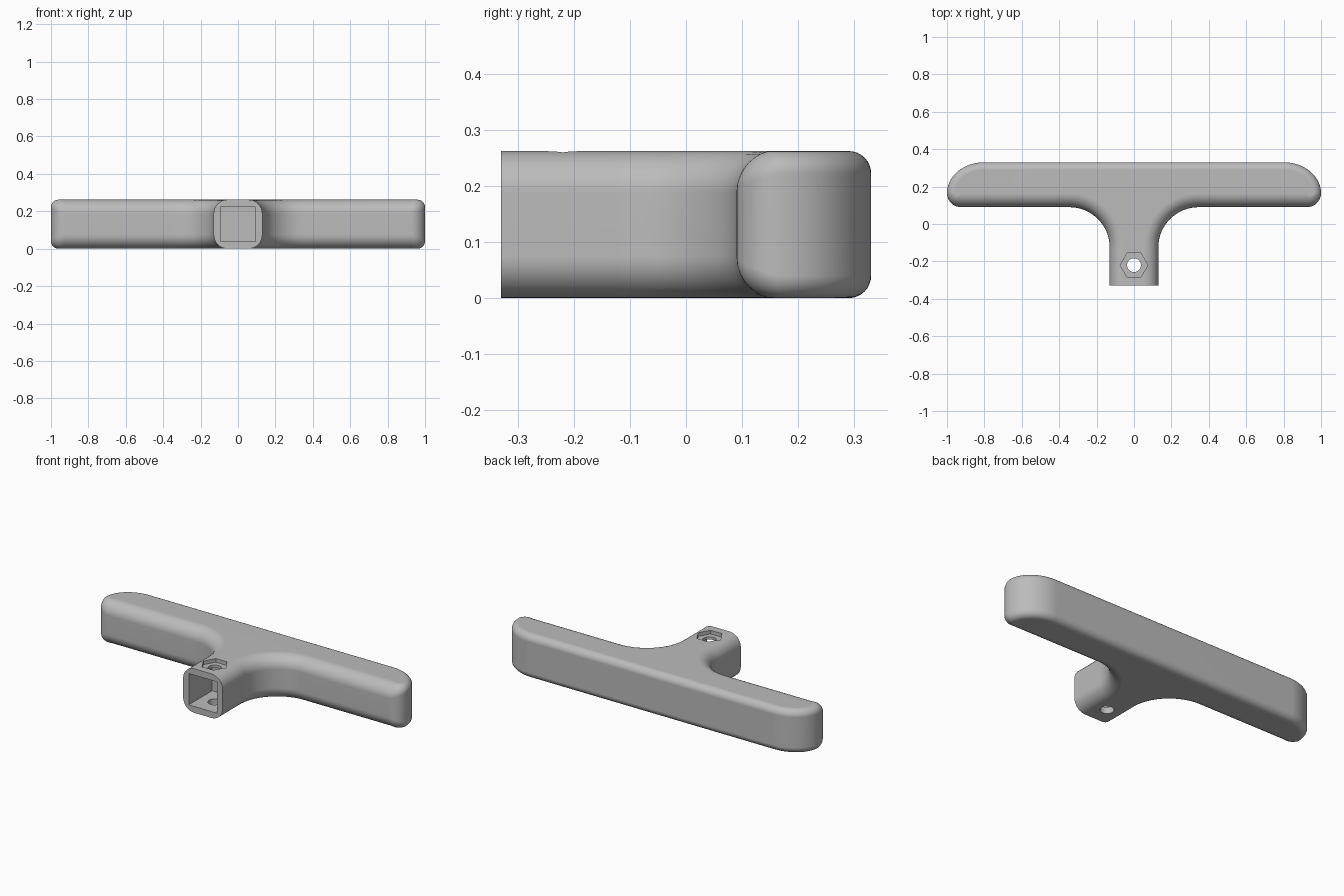
import bpy, bmesh
from math import sin, cos, pi, radians
from mathutils import Matrix

cube = bpy.data.objects.get("Cube")
if cube:
    bpy.data.objects.remove(cube)

HEIGHT, HALF_STEM, FRONT, BACK = 0.262, 0.13, -0.33, 0.33
SOFT, TIGHT = 0.074, 0.04      # edge rounding: front side and back side
STEPS = 8

grey = bpy.data.materials.new("grey_plastic")
grey.use_nodes = True
grey.diffuse_color = (0.5, 0.5, 0.5, 1)
grey.node_tree.nodes["Principled BSDF"].inputs["Base Color"].default_value = grey.diffuse_color


def arc(cx, cy, rx, ry, start, end, n, sign, r0, r1):
    """Points as (x, y, outward normal x, y, edge rounding)."""
    out = []
    for i in range(n + 1):
        t = i / n
        a = radians(start + (end - start) * t)
        nx, ny = cos(a) / rx, sin(a) / ry
        length = (nx * nx + ny * ny) ** 0.5 * sign
        out.append((cx + rx * cos(a), cy + ry * sin(a),
                    nx / length, ny / length, r0 + (r1 - r0) * t))
    return out


# Right half of the plan outline: stem, inner sweep, bar corner, bar end
half = [(HALF_STEM, FRONT, 1, 0, SOFT)]
half += arc(0.345, -0.125, 0.215, 0.215, 180, 90, 16, -1, SOFT, SOFT)
half += arc(0.925, 0.165, 0.075, 0.075, -90, 0, 10, 1, SOFT, TIGHT)
half += arc(0.8, 0.165, 0.2, BACK - 0.165, 0, 90, 16, 1, TIGHT, TIGHT)[1:]
outline = half + [(-x, y, -nx, ny, r) for x, y, nx, ny, r in reversed(half)]

# Rounded body: one ring per step of the bottom and top edge rounding
bm = bmesh.new()
rings = []
for top in (False, True):
    for i in range(STEPS + 1):
        a = pi / 2 * (STEPS - i if not top else i) / STEPS
        ring = []
        for x, y, nx, ny, r in outline:
            inset, z = r * (1 - cos(a)), r * (1 - sin(a))
            ring.append(bm.verts.new((x - nx * inset, y - ny * inset,
                                      HEIGHT - z if top else z)))
        rings.append(ring)
for low, high in zip(rings, rings[1:]):
    for k in range(len(outline) - 1):
        bm.faces.new((low[k], low[k + 1], high[k + 1], high[k]))
bm.faces.new(list(reversed(rings[0])))
bm.faces.new(rings[-1])
bm.faces.new([r[0] for r in rings] + [r[-1] for r in reversed(rings)])
bmesh.ops.recalc_face_normals(bm, faces=bm.faces)
mesh = bpy.data.meshes.new("handle_body")
bm.to_mesh(mesh)
bm.free()
body = bpy.data.objects.new("handle_body", mesh)
bpy.context.collection.objects.link(body)
mesh.materials.append(grey)


def cut(name, build):
    """Cut a temporary helper solid out of the body."""
    cb = bmesh.new()
    build(cb)
    me = bpy.data.meshes.new(name)
    cb.to_mesh(me)
    cb.free()
    me.materials.append(grey)
    helper = bpy.data.objects.new(name, me)
    helper.hide_render = True
    bpy.context.collection.objects.link(helper)
    mod = body.modifiers.new(name, 'BOOLEAN')
    mod.operation, mod.solver, mod.object = 'DIFFERENCE', 'EXACT', helper
    bpy.ops.object.modifier_apply(modifier=name)
    bpy.data.objects.remove(helper)


def box(x, y0, y1, z0, z1):
    m = Matrix.Translation((0, (y0 + y1) / 2, (z0 + z1) / 2)) @ Matrix.Diagonal((x, y1 - y0, z1 - z0, 1))
    return lambda b: bmesh.ops.create_cube(b, size=1, matrix=m)


def prism(sides, radius, z0, z1, turn=0):
    m = Matrix.Translation((0, -0.22, (z0 + z1) / 2)) @ Matrix.Rotation(turn, 4, 'Z')
    return lambda b: bmesh.ops.create_cone(b, cap_ends=True, segments=sides, radius1=radius,
                                           radius2=radius, depth=z1 - z0, matrix=m)


bpy.ops.object.select_all(action='DESELECT')
body.select_set(True)
bpy.context.view_layer.objects.active = body

# Square socket, nut recess and bolt hole
cut("socket", box(0.186, FRONT - 0.1, -0.11, 0.038, 0.224))
cut("nut_recess", prism(6, 0.074, HEIGHT - 0.022, HEIGHT + 0.1, pi / 6))
cut("bolt_hole", prism(32, 0.037, -0.1, HEIGHT + 0.1))

bpy.ops.object.shade_smooth_by_angle(angle=radians(30))
body.modifiers.new("even_shading", 'WEIGHTED_NORMAL').keep_sharp = True
